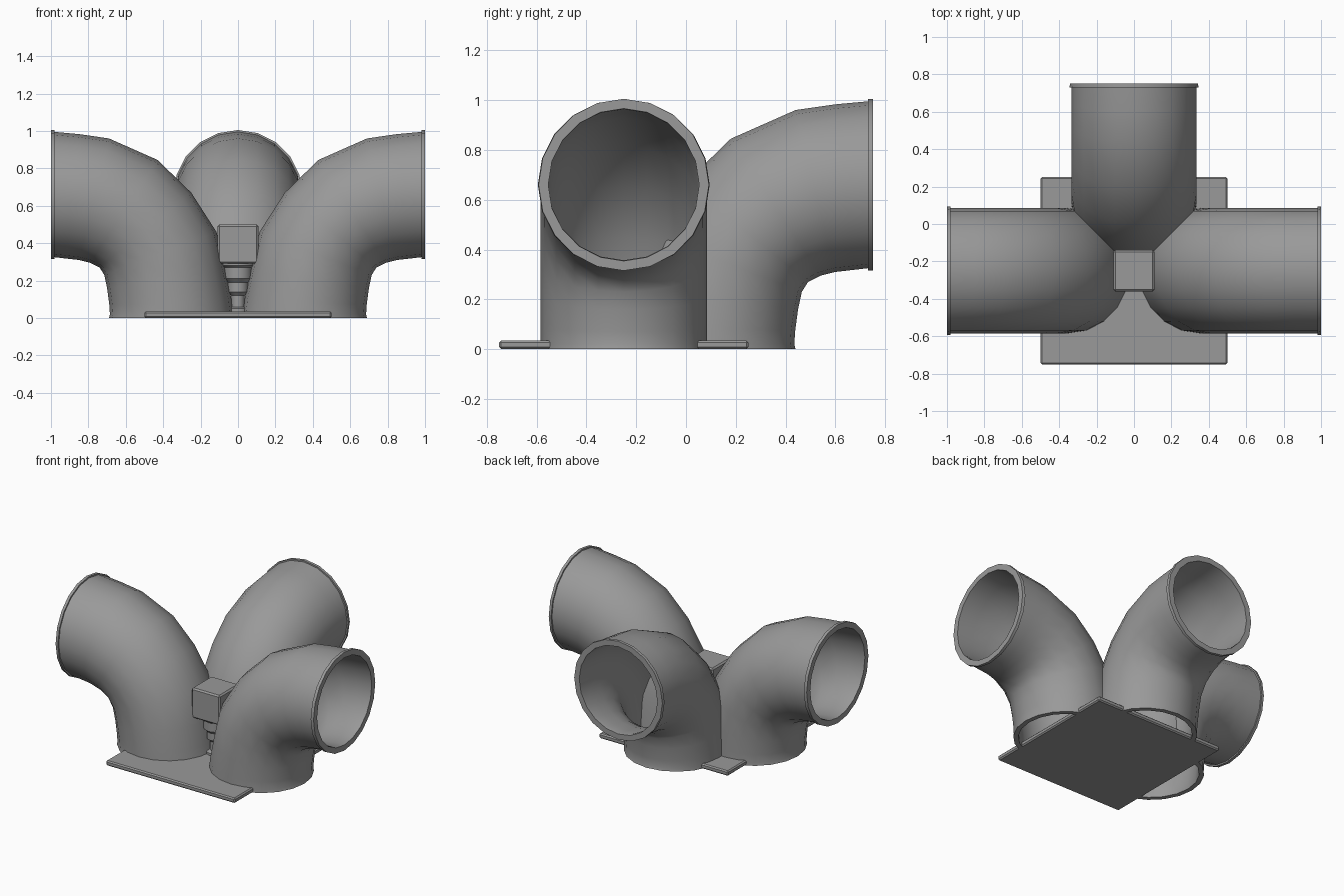
import bpy, bmesh, math
from mathutils import Vector, Matrix

cube = bpy.data.objects.get("Cube")
if cube:
    bpy.data.objects.remove(cube, do_unlink=True)

grey = bpy.data.materials.new("plain grey")
grey.use_nodes = True
grey.diffuse_color = (0.32, 0.32, 0.32, 1)
grey.node_tree.nodes["Principled BSDF"].inputs["Base Color"].default_value = grey.diffuse_color

CENTRE = Vector((0, -0.25, 0))
SIDES = 20


def finish(name, bm, smooth=True):
    bmesh.ops.recalc_face_normals(bm, faces=bm.faces)
    mesh = bpy.data.meshes.new(name)
    bm.to_mesh(mesh)
    bm.free()
    mesh.materials.append(grey)
    obj = bpy.data.objects.new(name, mesh)
    bpy.context.collection.objects.link(obj)
    if smooth:
        bpy.ops.object.select_all(action='DESELECT')
        obj.select_set(True)
        bpy.context.view_layer.objects.active = obj
        bpy.ops.object.shade_smooth_by_angle(angle=math.radians(40))
    return obj


def box(name, size, centre, bevel):
    bm = bmesh.new()
    bmesh.ops.create_cube(bm, size=1)
    bmesh.ops.transform(bm, matrix=Matrix.Translation(centre) @ Matrix.Diagonal((*size, 1)), verts=bm.verts)
    bmesh.ops.bevel(bm, geom=bm.edges[:], offset=bevel, segments=1, affect='EDGES')
    return finish(name, bm, False)


def skin(bm, rings, loop=False):
    n = len(rings)
    for i in range(n if loop else n - 1):
        a, b = rings[i], rings[(i + 1) % n]
        for k in range(SIDES):
            j = (k + 1) % SIDES
            bm.faces.new((a[k], a[j], b[j], b[k]))


# Elbow stations: back-of-bend point and inside-of-bend point, as (x, z)
bend = [((.025, .02), (.685, .02)), ((.035, .1), (.688, .07)), ((.065, .25), (.70, .16)),
        ((.115, .46), (.715, .23)), ((.25, .67), (.74, .27)), ((.43, .845), (.79, .295)),
        ((.69, .96), (.85, .31)), ((.85, .983), (.92, .318)), ((.98, .995), (.98, .325))]
foot = ((.02, 0), (.69, 0))
mouth = ((1, .998), (1, .322))
WIDTH, LIP, WALL = 0.335, 0.01, 0.032


def elbow(name, angle):
    bm = bmesh.new()

    def ring(station, grow):
        p, q = (Vector((x, 0, z)) for x, z in station)
        mid, half = (p + q) / 2, (p - q) / 2
        half *= (half.length + grow) / half.length
        turns = [2 * math.pi * k / SIDES for k in range(SIDES)]
        return [bm.verts.new(mid + half * math.cos(t) + Vector((0, (WIDTH + grow) * math.sin(t), 0)))
                for t in turns]

    # Outer skin with a raised lip at the mouth, then the inner skin back to the foot
    rings = [ring(foot, 0), ring(bend[0], 0)]
    rings += [ring(s, 0) for s in bend[1:]]
    rings += [ring(bend[-1], LIP), ring(mouth, LIP * 0.7), ring(mouth, -WALL)]
    rings += [ring(s, -WALL) for s in reversed(bend)]
    rings.append(ring(foot, -WALL))
    skin(bm, rings, loop=True)
    turn = Matrix.Translation(CENTRE) @ Matrix.Rotation(angle, 4, 'Z')
    bmesh.ops.transform(bm, matrix=turn, verts=bm.verts)
    return finish(name, bm)


elbow("left_elbow_pipe", 0)
elbow("back_elbow_pipe", math.pi / 2)
elbow("right_elbow_pipe", math.pi)

# Base plate and the block held between the pipes
box("base_plate", (1, 1, .035), (0, -.25, .0175), .008)
box("centre_block", (.22, .22, .21), (0, -.25, .395), .01)

# Stepped round post under the block
bm = bmesh.new()
profile = [(.06, .03), (.06, .05), (.035, .06), (.035, .12), (.055, .14), (.055, .19),
           (.075, .21), (.075, .27), (.09, .28), (.09, .3)]
rings = [[bm.verts.new(CENTRE + Vector((r * math.cos(t), r * math.sin(t), z)))
          for t in (2 * math.pi * k / SIDES for k in range(SIDES))] for r, z in profile]
skin(bm, rings)
bm.faces.new(rings[0])
bm.faces.new(rings[-1])
finish("stepped_post", bm)
